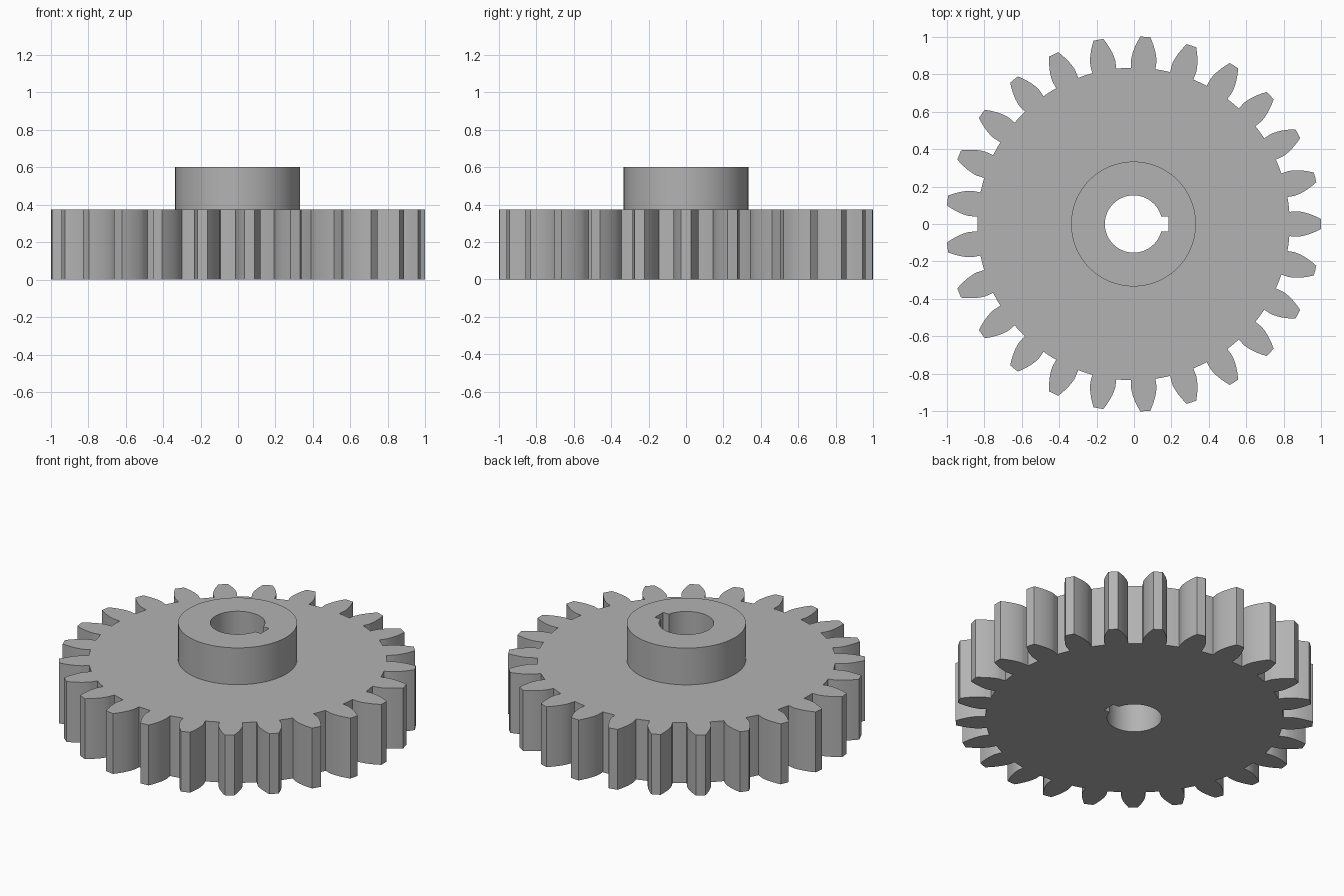
import bpy, bmesh
from math import tau, pi, sin, cos, acos, tan, radians, sqrt, asin

if "Cube" in bpy.data.objects:
    bpy.data.objects.remove(bpy.data.objects["Cube"])

# Gear dimensions
TEETH = 25
TIP = 1.0006
MODULE = 2 * TIP / (TEETH + 2)
PITCH = MODULE * TEETH / 2
ROOT = PITCH - 1.25 * MODULE
PRESSURE = radians(20)
BASE = PITCH * cos(PRESSURE)
GEAR_TOP, HUB_TOP = 0.373, 0.6
HUB_R, BORE_R = 0.333, 0.153
KEY_X, KEY_HALF = 0.187, 0.04
SHIFT = -0.0025

steel = bpy.data.materials.new("steel grey")
steel.use_nodes = True
GREY = (0.45, 0.45, 0.45, 1)
steel.diffuse_color = GREY
steel.node_tree.nodes["Principled BSDF"].inputs["Base Color"].default_value = GREY


def polar(r, a):
    return (r * cos(a) + SHIFT, r * sin(a))


def half_angle(r):
    """Half the tooth's angular width at radius r (involute flank)."""
    p = acos(min(1, BASE / max(r, BASE)))
    return pi / (2 * TEETH) + tan(PRESSURE) - PRESSURE - tan(p) + p


def tooth_outline():
    radii = [ROOT] + [BASE + (TIP - BASE) * (i / 8) ** 1.5 for i in range(9)]
    pts = []
    for t in range(TEETH):
        mid = t * tau / TEETH
        pts += [polar(r, mid - half_angle(r)) for r in radii]
        pts.append(polar(TIP, mid))
        pts += [polar(r, mid + half_angle(r)) for r in reversed(radii)]
        gap = tau / TEETH - 2 * half_angle(ROOT)
        pts += [polar(ROOT, mid + half_angle(ROOT) + gap * k / 3) for k in (1, 2)]
    return pts


def circle(r, n=96):
    return [polar(r, tau * i / n) for i in range(n)]


def keyed_bore(n=64):
    a = asin(KEY_HALF / BORE_R)
    arc = [polar(BORE_R, a + (tau - 2 * a) * i / n) for i in range(n + 1)]
    return arc + [(KEY_X + SHIFT, -KEY_HALF), (KEY_X + SHIFT, KEY_HALF)]


def ring(bm, pts, z):
    return [bm.verts.new((x, y, z)) for x, y in pts]


def wall(bm, low, high, outward=True):
    n = len(low)
    for i in range(n):
        j = (i + 1) % n
        f = [low[i], low[j], high[j], high[i]]
        bm.faces.new(f if outward else f[::-1])


def cap(bm, outer, inner, up):
    """Flat face between two loops."""
    edges = []
    for loop in (outer, inner):
        for a, b in zip(loop, loop[1:] + loop[:1]):
            edges.append(bm.edges.get((a, b)) or bm.edges.new((a, b)))
    made = bmesh.ops.triangle_fill(bm, edges=edges, use_beauty=True, normal=(0, 0, up))
    for f in made["geom"]:
        if isinstance(f, bmesh.types.BMFace):
            f.normal_update()
            if f.normal.z * up < 0:
                f.normal_flip()


def finish(bm, name):
    mesh = bpy.data.meshes.new(name)
    bm.to_mesh(mesh)
    bm.free()
    mesh.materials.append(steel)
    ob = bpy.data.objects.new(name, mesh)
    bpy.context.collection.objects.link(ob)
    bpy.ops.object.select_all(action="DESELECT")
    ob.select_set(True)
    bpy.context.view_layer.objects.active = ob
    bpy.ops.object.shade_smooth_by_angle(angle=radians(25))


# Toothed wheel, its top open beneath the hub
bm = bmesh.new()
teeth, bore = tooth_outline(), keyed_bore()
rim_low, rim_high = ring(bm, teeth, 0), ring(bm, teeth, GEAR_TOP)
bore_low, bore_high = ring(bm, bore, 0), ring(bm, bore, GEAR_TOP)
wall(bm, rim_low, rim_high)
wall(bm, bore_low, bore_high, outward=False)
cap(bm, rim_low, bore_low, -1)
cap(bm, rim_high, ring(bm, circle(HUB_R), GEAR_TOP), 1)
finish(bm, "gear_wheel")

# Raised hub with the keyed bore
bm = bmesh.new()
hub_low, hub_high = ring(bm, circle(HUB_R), GEAR_TOP), ring(bm, circle(HUB_R), HUB_TOP)
bore_low, bore_high = ring(bm, bore, GEAR_TOP), ring(bm, bore, HUB_TOP)
wall(bm, hub_low, hub_high)
wall(bm, bore_low, bore_high, outward=False)
cap(bm, hub_high, bore_high, 1)
finish(bm, "hub")
